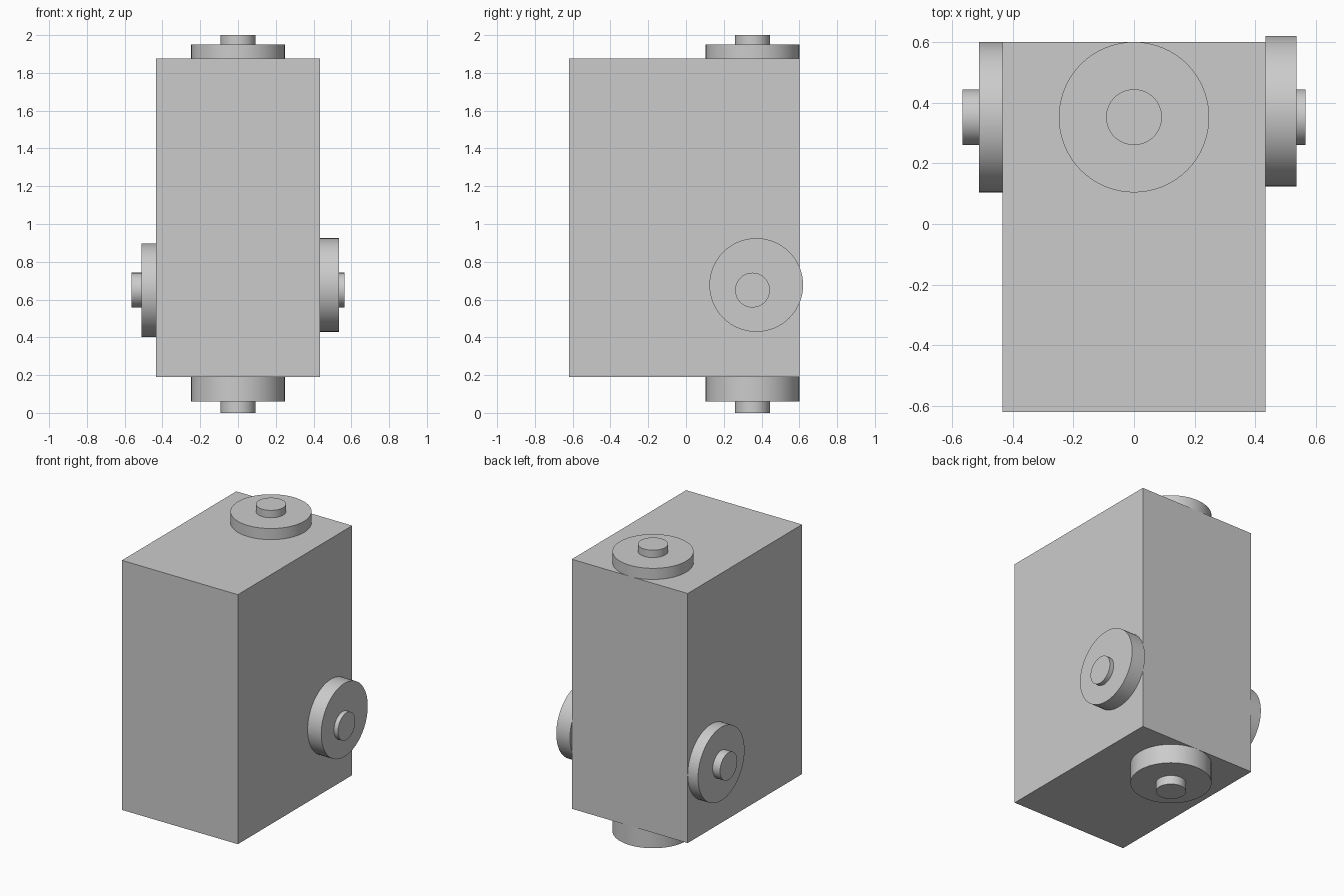
import bpy
import math
from mathutils import Vector

cube = bpy.data.objects.get("Cube")
if cube:
    bpy.data.objects.remove(cube, do_unlink=True)

grey = bpy.data.materials.new("light_grey")
grey.use_nodes = True
colour = (0.6, 0.6, 0.6, 1)
grey.diffuse_color = colour
grey.node_tree.nodes["Principled BSDF"].inputs["Base Color"].default_value = colour


def finish(name):
    obj = bpy.context.object
    obj.name = name
    obj.data.materials.append(grey)
    return obj


def cylinder(name, start, end, radius):
    """Smooth cylinder between two points."""
    a, b = Vector(start), Vector(end)
    axis = b - a
    bpy.ops.mesh.primitive_cylinder_add(
        vertices=64, radius=radius, depth=axis.length, location=(a + b) / 2,
        rotation=axis.to_track_quat('Z', 'Y').to_euler())
    finish(name)
    bpy.ops.object.shade_smooth_by_angle(angle=math.radians(30))


# Main box
LEFT, RIGHT, BOTTOM, TOP = 0.433, -0.433, 0.19, 1.875
FRONT, BACK = -0.62, 0.60
bpy.ops.mesh.primitive_cube_add(
    size=1, location=(0, (FRONT + BACK) / 2, (BOTTOM + TOP) / 2))
body = finish("body")
body.scale = (LEFT - RIGHT, BACK - FRONT, TOP - BOTTOM)
bpy.ops.object.transform_apply(location=False, rotation=False, scale=True)

# Flange and hub on the top, bottom and both sides
DISC, HUB, Y, Z = 0.248, 0.092, 0.352, 0.65
cylinder("top_flange", (0, Y, TOP), (0, Y, 1.95), DISC)
cylinder("top_hub", (0, Y, 1.95), (0, Y, 2.0), HUB)
cylinder("bottom_flange", (0, Y, BOTTOM), (0, Y, 0.06), DISC)
cylinder("bottom_hub", (0, Y, 0.06), (0, Y, 0), HUB)
cylinder("right_flange", (RIGHT, Y, Z), (-0.51, Y, Z), DISC)
cylinder("right_hub", (-0.51, Y, Z), (-0.565, Y, Z), HUB)

# The left flange sits slightly off the hub axis
cylinder("left_flange", (LEFT, 0.372, 0.677), (0.535, 0.372, 0.677), DISC)
cylinder("left_hub", (0.535, Y, Z), (0.565, Y, Z), HUB)
